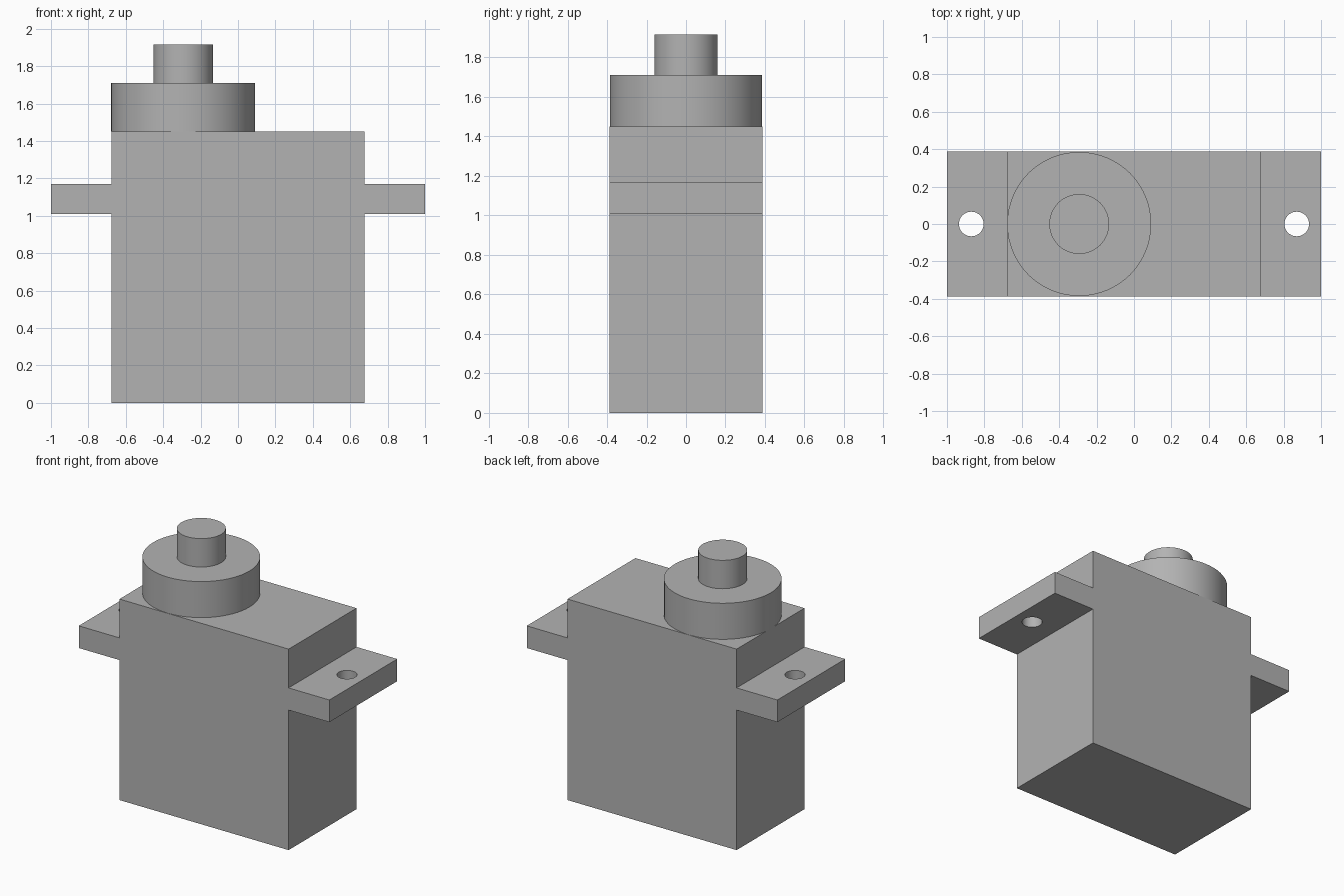
import bpy
import bmesh
import math

if "Cube" in bpy.data.objects:
    bpy.data.objects.remove(bpy.data.objects["Cube"], do_unlink=True)

grey = bpy.data.materials.new("plain grey")
grey.use_nodes = True
colour = (0.45, 0.45, 0.45, 1)
grey.diffuse_color = colour
grey.node_tree.nodes["Principled BSDF"].inputs["Base Color"].default_value = colour

HALF_DEPTH = 0.387
CASE_X, EAR_X = 0.675, 1.0
EAR_LOW, EAR_HIGH, CASE_TOP = 1.01, 1.17, 1.45
AXIS_X = -0.293


def select_only(obj):
    bpy.ops.object.select_all(action='DESELECT')
    obj.select_set(True)
    bpy.context.view_layer.objects.active = obj


def smooth(obj):
    select_only(obj)
    bpy.ops.object.shade_smooth_by_angle(angle=math.radians(30))


def cylinder(name, x, radius, low, high, sides=64):
    bpy.ops.mesh.primitive_cylinder_add(
        vertices=sides, radius=radius, depth=high - low,
        location=(x, 0, (low + high) / 2))
    obj = bpy.context.object
    obj.name = name
    obj.data.materials.append(grey)
    return obj


# Case with mounting ears: half outline, mirrored and extruded in depth
half = [(CASE_X, 0), (CASE_X, EAR_LOW), (EAR_X, EAR_LOW),
        (EAR_X, EAR_HIGH), (CASE_X, EAR_HIGH), (CASE_X, CASE_TOP)]
outline = half + [(-x, z) for x, z in reversed(half)]
bm = bmesh.new()
face = bm.faces.new([bm.verts.new((x, -HALF_DEPTH, z)) for x, z in outline])
extruded = bmesh.ops.extrude_face_region(bm, geom=[face], use_keep_orig=True)
bmesh.ops.translate(
    bm, vec=(0, 2 * HALF_DEPTH, 0),
    verts=[g for g in extruded["geom"] if isinstance(g, bmesh.types.BMVert)])
bmesh.ops.recalc_face_normals(bm, faces=bm.faces[:])
mesh = bpy.data.meshes.new("case")
bm.to_mesh(mesh)
bm.free()
case = bpy.data.objects.new("case", mesh)
bpy.context.collection.objects.link(case)
mesh.materials.append(grey)

# Screw holes through both ears
for side in (-1, 1):
    cutter = cylinder("hole_cutter", side * 0.87, 0.066,
                      EAR_LOW - 0.1, EAR_HIGH + 0.1, 32)
    cutter.hide_render = True
    cut = case.modifiers.new("screw_hole", 'BOOLEAN')
    cut.operation = 'DIFFERENCE'
    cut.solver = 'EXACT'
    cut.object = cutter
    select_only(case)
    bpy.ops.object.modifier_apply(modifier=cut.name)
    bpy.data.objects.remove(cutter, do_unlink=True)
smooth(case)

# Round gear housing and output shaft on top
smooth(cylinder("gear_housing", AXIS_X, 0.385, CASE_TOP, 1.71))
smooth(cylinder("output_shaft", AXIS_X, 0.16, 1.71, 1.915))
